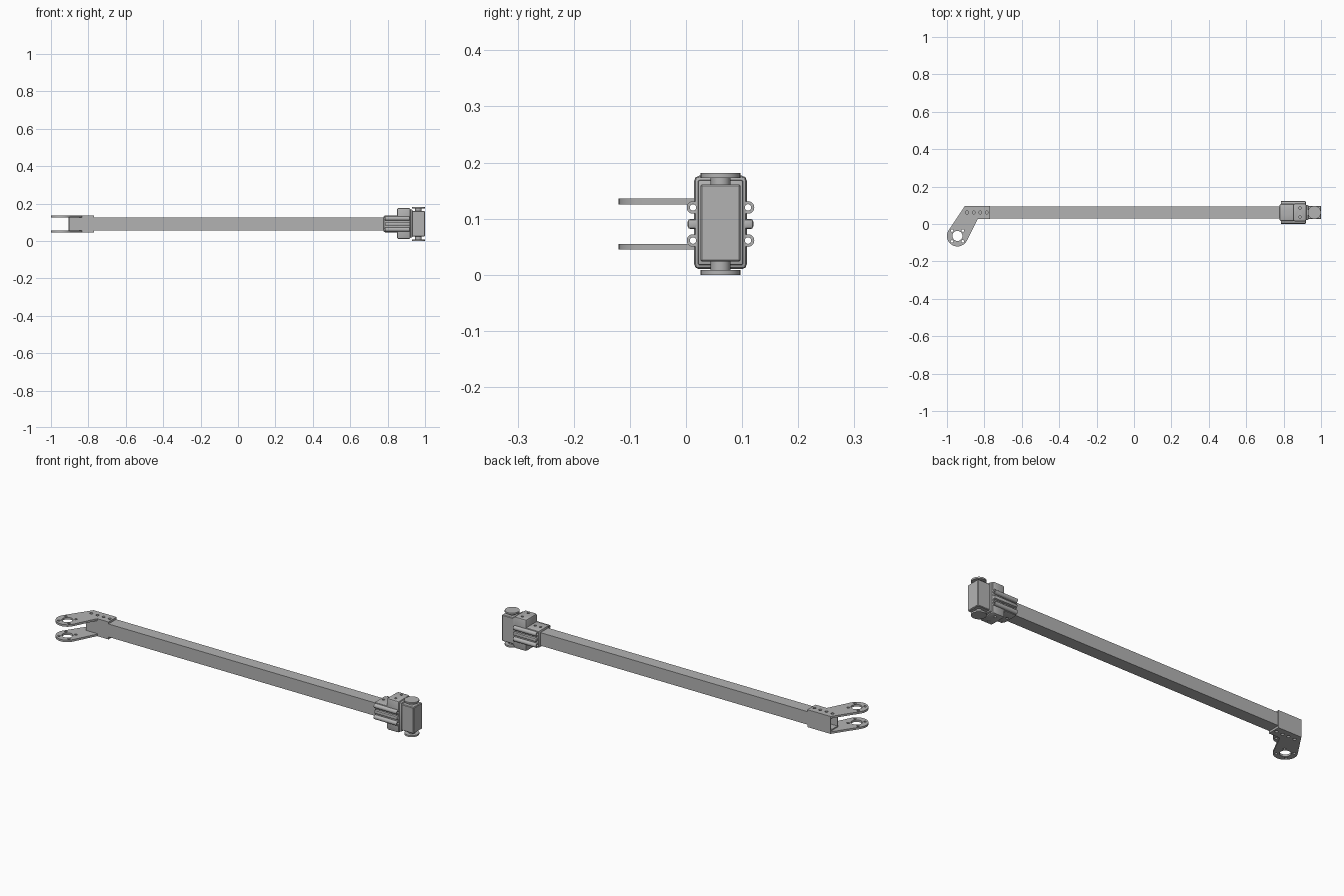
import bpy, bmesh
from math import cos, sin, radians
from mathutils import Matrix, Vector

cube = bpy.data.objects.get("Cube")
if cube:
    bpy.data.objects.remove(cube, do_unlink=True)

grey = bpy.data.materials.new("plain grey")
grey.use_nodes = True
colour = (0.45, 0.45, 0.45, 1)
grey.diffuse_color = colour
grey.node_tree.nodes["Principled BSDF"].inputs["Base Color"].default_value = colour

CY, CZ = 0.0615, 0.0905          # centre line of the beam
ALONG_X = Matrix(((0, 0, 1, 0), (1, 0, 0, 0), (0, 1, 0, 0), (0, 0, 0, 1)))
FLAT = Matrix.Identity(4)


def add(name, mesh):
    obj = bpy.data.objects.new(name, mesh)
    bpy.context.collection.objects.link(obj)
    mesh.materials.clear()
    mesh.materials.append(grey)
    return obj


def smooth(obj):
    bpy.ops.object.select_all(action="DESELECT")
    bpy.context.view_layer.objects.active = obj
    obj.select_set(True)
    bpy.ops.object.shade_smooth_by_angle(angle=radians(35))


def arc(cx, cy, r, a=0, b=360, n=24):
    steps = n if b - a == 360 else n + 1
    return [(cx + r * cos(radians(a + (b - a) * i / n)),
             cy + r * sin(radians(a + (b - a) * i / n))) for i in range(steps)]


def rect(cx, cy, w, h):
    return [(cx + sx * w / 2, cy + sy * h / 2)
            for sx, sy in ((-1, -1), (1, -1), (1, 1), (-1, 1))]


def sheet(name, loops, lo, hi, axis=FLAT):
    """Extrude an outline with holes from lo to hi along the axis."""
    curve = bpy.data.curves.new(name, "CURVE")
    curve.dimensions, curve.fill_mode = "2D", "BOTH"
    curve.extrude = (hi - lo) / 2
    for loop in loops:
        spline = curve.splines.new("POLY")
        spline.points.add(len(loop) - 1)
        for point, (u, v) in zip(spline.points, loop):
            point.co = (u, v, 0, 1)
        spline.use_cyclic_u = True
    temp = bpy.data.objects.new(name, curve)
    bpy.context.collection.objects.link(temp)
    deps = bpy.context.evaluated_depsgraph_get()
    mesh = bpy.data.meshes.new_from_object(temp.evaluated_get(deps))
    bpy.data.objects.remove(temp, do_unlink=True)
    mesh.transform(axis @ Matrix.Translation((0, 0, (lo + hi) / 2)))
    bm = bmesh.new()
    bm.from_mesh(mesh)
    bmesh.ops.remove_doubles(bm, verts=bm.verts, dist=1e-5)
    bmesh.ops.recalc_face_normals(bm, faces=bm.faces)
    bm.to_mesh(mesh)
    bm.free()
    obj = add(name, mesh)
    smooth(obj)
    return obj


def box(name, x, y, z, bevel=0.0, segments=2):
    bm = bmesh.new()
    bmesh.ops.create_cube(bm, size=1)
    for v in bm.verts:
        v.co = Vector([(r[0] + r[1]) / 2 + c * (r[1] - r[0])
                       for r, c in zip((x, y, z), v.co)])
    if bevel:
        bmesh.ops.bevel(bm, geom=bm.edges[:], offset=bevel, segments=segments,
                        profile=0.5, affect="EDGES")
    mesh = bpy.data.meshes.new(name)
    bm.to_mesh(mesh)
    bm.free()
    obj = add(name, mesh)
    smooth(obj)
    return obj


def cut(obj, cutters):
    for c in cutters:
        mod = obj.modifiers.new("hole", "BOOLEAN")
        mod.operation, mod.solver, mod.object = "DIFFERENCE", "EXACT", c
    deps = bpy.context.evaluated_depsgraph_get()
    mesh = bpy.data.meshes.new_from_object(obj.evaluated_get(deps))
    obj.modifiers.clear()
    obj.data = mesh
    smooth(obj)


# Hollow square beam
sheet("beam", [rect(CY, CZ, 0.064, 0.068), rect(CY, CZ, 0.052, 0.056)],
      -0.903, 0.86, ALONG_X)

# Cranked end plates with a bearing hole, bolt circle and a row of fixing holes
hub = (-0.944, -0.064)
outline = ([(-0.77, 0.095), (-0.905, 0.095)] + arc(*hub, 0.056, 146, 333)
           + [(-0.835, 0.028), (-0.77, 0.028)])
holes = [arc(*hub, 0.027)]
for a in (45, 135, 225, 315):
    holes.append(arc(hub[0] + 0.041 * cos(radians(a)),
                     hub[1] + 0.041 * sin(radians(a)), 0.007, n=12))
holes += [arc(x, CY, 0.008, n=12) for x in (-0.893, -0.857, -0.822, -0.787)]
for label, lo in (("lower", 0.0447), ("upper", 0.1255)):
    sheet(label + "_end_plate", [outline] + holes, lo, lo + 0.0105)
box("bracket_back_wall", (-0.905, -0.77), (0.092, 0.0955), (0.0447, 0.136))
box("bracket_front_wall", (-0.835, -0.77), (0.0275, 0.031), (0.0447, 0.136))

# Clamp: sleeve over the beam, tall head, side ribs and bolt bosses
clamp = [box("clamp_sleeve", (0.778, 0.90), (0.016, 0.107), (0.046, 0.136), 0.008),
         box("clamp_head", (0.85, 0.922), (0.0145, 0.1085), (0.01, 0.1765), 0.009)]
bolts = [(CY + sy * 0.049, CZ + sz * 0.0295) for sy in (-1, 1) for sz in (-1, 1)]
for side, sy in (("front", -1), ("back", 1)):
    y = sorted((CY + sy * 0.035, CY + sy * 0.0585))
    box(side + "_clamp_rib", (0.785, 0.92), y, (CZ - 0.009, CZ + 0.009), 0.005)

cutters = [sheet("bolt_cutter", [arc(y, z, 0.0058, n=16)], 0.7, 1.1, ALONG_X)
           for y, z in bolts]
for x, y in ((0.80, CY), (0.83, CY), (0.888, CY - 0.024), (0.888, CY + 0.024)):
    for lo, hi in ((-0.1, 0.03), (0.15, 0.3)) if x > 0.85 else ((-0.1, 0.052), (0.13, 0.3)):
        cutters.append(sheet("fixing_cutter", [arc(x, y, 0.0065, n=16)], lo, hi))
for part in clamp:
    cut(part, cutters)
for c in cutters:
    bpy.data.objects.remove(c, do_unlink=True)
for y, z in bolts:
    sheet("bolt_boss", [arc(y, z, 0.0112), arc(y, z, 0.0058, n=16)],
          0.785, 0.918, ALONG_X)

# Motor seat, motor body and its two shaft discs
box("motor_seat", (0.915, 0.932), (0.021, 0.102), (0.017, 0.169), 0.004)
box("motor_body", (0.925, 0.999), (0.0255, 0.0975), (0.0235, 0.161), 0.003, 1)
box("motor_face", (0.99, 1.0), (0.029, 0.094), (0.027, 0.1575))
for label, lo, hi, n0, n1 in (("lower", 0, 0.0085, 0.007, 0.03),
                              ("upper", 0.1725, 0.181, 0.155, 0.174)):
    sheet(label + "_shaft_disc", [arc(0.9645, CY, 0.0353, n=40)], lo, hi)
    sheet(label + "_shaft_neck", [arc(0.9645, CY, 0.0175)], n0, n1)
